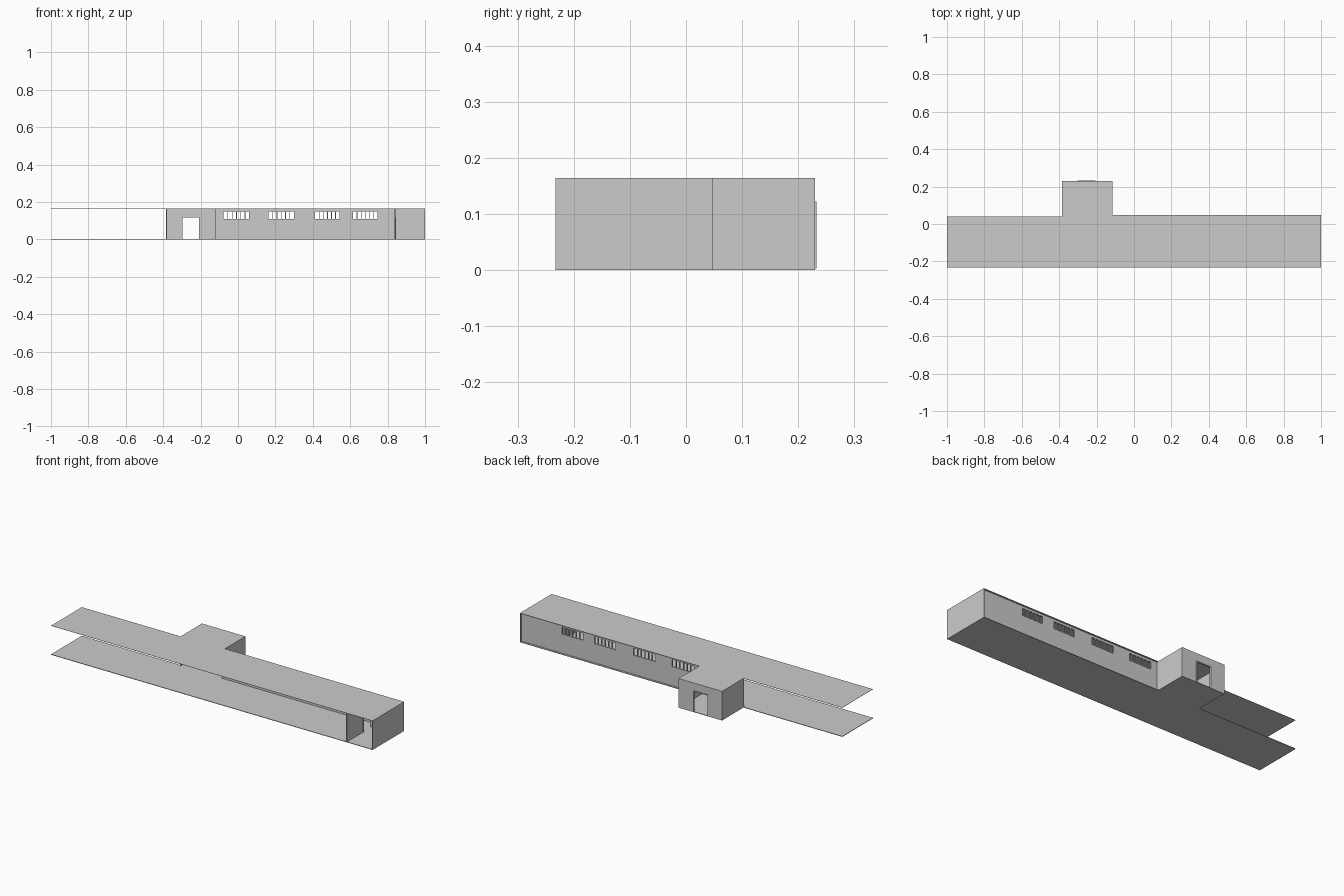
import bpy, bmesh

if "Cube" in bpy.data.objects:
    bpy.data.objects.remove(bpy.data.objects["Cube"])

H = 0.163            # ceiling height
F = 0.003            # floor slab thickness
YF, YB = -0.233, 0.048   # front edge, back edge of the slabs
PL, PR, PB = -0.385, -0.115, 0.230   # porch left, right, back


def mesh_object(name, bm):
    bmesh.ops.recalc_face_normals(bm, faces=bm.faces[:])
    me = bpy.data.meshes.new(name)
    bm.to_mesh(me)
    bm.free()
    ob = bpy.data.objects.new(name, me)
    bpy.context.collection.objects.link(ob)
    return ob


def box(name, x0, x1, y0, y1, z0, z1):
    bm = bmesh.new()
    bmesh.ops.create_cube(bm, size=1)
    for v in bm.verts:
        v.co = (x0 + (v.co.x + .5) * (x1 - x0),
                y0 + (v.co.y + .5) * (y1 - y0),
                z0 + (v.co.z + .5) * (z1 - z0))
    return mesh_object(name, bm)


def slab(name, outline, z0, z1):
    bm = bmesh.new()
    face = bm.faces.new([bm.verts.new((x, y, z0)) for x, y in outline])
    r = bmesh.ops.extrude_face_region(bm, geom=[face], use_keep_orig=True)
    moved = [g for g in r["geom"] if isinstance(g, bmesh.types.BMVert)]
    bmesh.ops.translate(bm, verts=moved, vec=(0, 0, z1 - z0))
    return mesh_object(name, bm)


def cut(ob, *bounds):
    cutter = box("opening_cutter", *bounds)
    cutter.hide_render = True
    mod = ob.modifiers.new("opening", 'BOOLEAN')
    mod.operation = 'DIFFERENCE'
    mod.solver = 'EXACT'
    mod.object = cutter
    bpy.context.view_layer.objects.active = ob
    bpy.ops.object.modifier_apply(modifier=mod.name)
    bpy.data.objects.remove(cutter)


# Floor and ceiling share one outline with the porch projecting at the back
plan = [(-1, YF), (1, YF), (1, YB), (PR, YB), (PR, PB), (PL, PB), (PL, 0.04), (-1, 0.04)]
slab("floor", plan, 0, F)
slab("ceiling", plan, H, H + 0.001)

# Long back wall, set in from the slab edge, with four barred windows
W0, W1 = 0.030, 0.037
wall = box("back_wall", PR - 0.006, 0.996, W0, W1, F, H)
windows = [(-0.077, 0.060), (0.163, 0.300), (0.413, 0.543), (0.615, 0.745)]
ZB, ZT, PANES = 0.110, 0.150, 6
for x0, x1 in windows:
    cut(wall, x0, x1, W0 - 0.02, W1 + 0.02, ZB, ZT)
    for i in range(1, PANES):
        x = x0 + (x1 - x0) * i / PANES
        box("window_bar", x - 0.002, x + 0.002, W0, W1, ZB, ZT)
box("wall_switch", 0.778, 0.783, W0 - 0.003, W0, 0.048, 0.053)

# End wall and inner partition with its door frame
box("end_wall", 0.996, 1, YF, YB, F, H)
partition = box("partition", 0.835, 0.842, YF, W0, F, H)
D0, D1, DT = -0.09, -0.01, 0.118
cut(partition, 0.80, 0.88, D0, D1, -0.01, DT)
for y in (D0, D1 - 0.004):
    box("partition_door_jamb", 0.833, 0.844, y, y + 0.004, F, DT)
box("partition_door_head", 0.833, 0.844, D0, D1, DT - 0.004, DT)

# Porch walls and doorway
box("porch_left_wall", PL, PL + 0.006, 0.033, PB, F, H)
box("porch_right_wall", PR - 0.006, PR, W1, PB, F, H)
porch_back = box("porch_back_wall", PL + 0.006, PR - 0.006, PB - 0.006, PB, F, H)
X0, X1, T = -0.302, -0.205, 0.122
cut(porch_back, X0, X1, 0.2, 0.26, -0.01, T)
for x in (X0, X1 - 0.004):
    box("porch_door_jamb", x, x + 0.004, PB - 0.009, 0.233, F, T)
box("porch_door_head", X0, X1, PB - 0.009, 0.233, T - 0.004, T)
